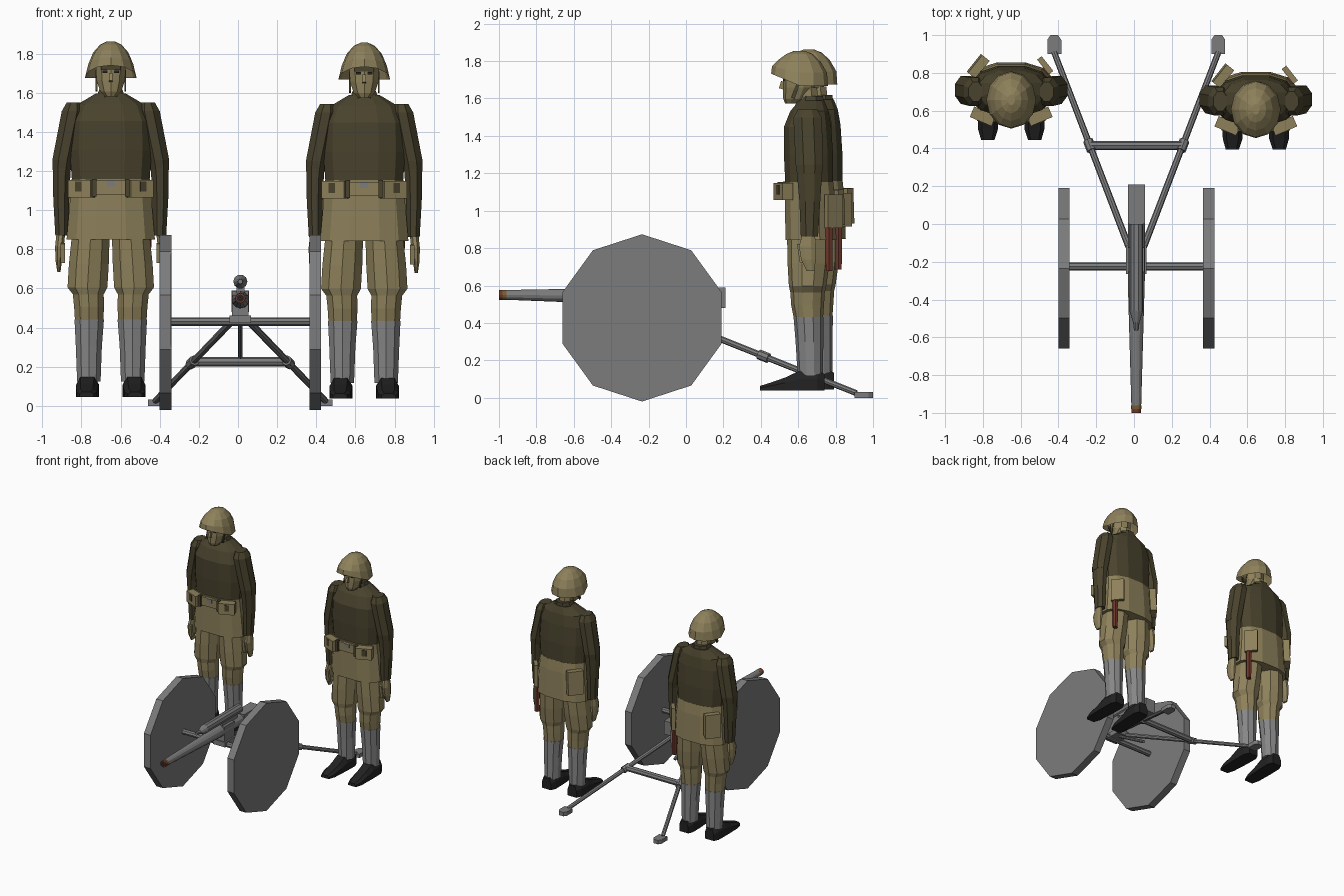
import bpy, bmesh, math
from mathutils import Vector, Matrix

if "Cube" in bpy.data.objects:
    bpy.data.objects.remove(bpy.data.objects["Cube"])


def mat(name, r, g, b):
    m = bpy.data.materials.new(name)
    m.diffuse_color = (r, g, b, 1)
    m.use_nodes = True
    m.node_tree.nodes["Principled BSDF"].inputs["Base Color"].default_value = m.diffuse_color
    return m


TAN = mat("khaki tan", .27, .22, .105)
OLIVE = mat("dark olive", .066, .055, .026)
GREY = mat("gun grey", .2, .2, .2)
WRAP = mat("legging grey", .24, .24, .24)
BLACK = mat("boot black", .016, .016, .017)
RED = mat("red brown", .16, .04, .025)
BRASS = mat("muzzle brown", .19, .11, .03)


def finish(name, bm, m):
    bmesh.ops.recalc_face_normals(bm, faces=bm.faces[:])
    me = bpy.data.meshes.new(name)
    bm.to_mesh(me)
    bm.free()
    me.materials.append(m)
    ob = bpy.data.objects.new(name, me)
    bpy.context.scene.collection.objects.link(ob)
    return ob


def skin(name, rings, m, cap=True):
    """Join rings of points into a closed skin."""
    bm = bmesh.new()
    vs = [[bm.verts.new(p) for p in r] for r in rings]
    n = len(vs[0])
    for a, b in zip(vs, vs[1:]):
        for i in range(n):
            j = (i + 1) % n
            bm.faces.new((a[i], a[j], b[j], b[i]))
    if cap:
        bm.faces.new(vs[0])
    bm.faces.new(vs[-1])
    return finish(name, bm, m)


def loft(name, rings, m, n=10, power=1.0):
    """Stack of ellipses: (z, cx, cy, rx, ry)."""
    def rnd(v):
        return math.copysign(abs(v) ** power, v)
    angs = [2 * math.pi * (i + .5) / n for i in range(n)]
    return skin(name, [[(cx + rx * rnd(math.cos(a)), cy + ry * rnd(math.sin(a)), z)
                        for a in angs] for z, cx, cy, rx, ry in rings], m)


def tube(name, path, m, n=8, spin=0.0):
    """Straight-ish tube through (point, radius) pairs."""
    d = (Vector(path[-1][0]) - Vector(path[0][0])).normalized()
    q = d.to_track_quat('Z', 'Y')
    rings = []
    for p, r in path:
        rings.append([Vector(p) + q @ Vector((r * math.cos(a), r * math.sin(a), 0))
                      for a in (2 * math.pi * i / n + spin for i in range(n))])
    return skin(name, rings, m)


def box(name, c, size, m, rot=0.0, tilt=0.0):
    bm = bmesh.new()
    M = Matrix.Translation(c) @ Matrix.Rotation(rot, 4, 'Z') @ Matrix.Rotation(tilt, 4, 'X')
    bmesh.ops.create_cube(bm, size=1, matrix=M @ Matrix.Diagonal((*size, 1)))
    return finish(name, bm, m)


# ---------------- field gun ----------------
GX = .012
for s, side in ((-1, "left"), (1, "right")):
    x = GX + s * .383
    tube(side + "_wheel", [((x - .03, -.235, .427), .447), ((x + .03, -.235, .427), .447)],
         GREY, 10, math.pi / 2)
    # trail leg, sleeve and spade
    a, b = Vector((GX + s * .04, -.12, .435)), Vector((GX + s * .435, .91, .025))
    tube(side + "_trail", [(a, .018), (b, .016)], GREY)
    d = (b - a).normalized()
    c = a + (b - a) * .52
    tube(side + "_trail_sleeve", [(c - d * .03, .027), (c + d * .03, .027)], GREY)
    fx = GX + s * .434
    outline = [(-.037, .9), (.037, .9), (.037, .975), (.02, 1), (-.02, 1), (-.037, .975)]
    skin(side + "_spade", [[(fx + u, v, z) for u, v in outline] for z in (0, .032)], GREY)
tube("axle", [((GX - .37, -.225, .43), .022), ((GX + .37, -.225, .43), .022)], GREY)
tube("trail_crossbar", [((GX - .25, .415, .225), .024), ((GX + .25, .415, .225), .024)], GREY)
tube("elevating_rod", [((GX, -.15, .42), .012), ((GX, .13, .25), .012)], GREY)
box("carriage_base", (GX, -.19, .442), (.11, .15, .04), GREY)
box("cradle", (GX, -.19, .51), (.085, .13, .15), GREY)
box("breech", (GX, .105, .535), (.09, .21, .11), GREY)
tube("barrel", [((GX, .05, .54), .045), ((GX, -.3, .543), .045), ((GX, -.965, .55), .026)], GREY, 12)
tube("muzzle_band", [((GX, -.96, .55), .027), ((GX, -.98, .55), .027)], BRASS, 12)
tube("muzzle", [((GX, -.979, .55), .026), ((GX, -1, .55), .026)], RED, 12)
tube("bore", [((GX, -.99, .55), .018), ((GX, -1.001, .55), .018)], BLACK, 12)
tube("recoil_cylinder", [((GX, .0, .635), .036), ((GX, -.46, .635), .036),
                         ((GX, -.52, .635), .017), ((GX, -.565, .635), .012)], GREY, 10)
box("recoil_mount", (GX, -.15, .595), (.04, .2, .06), GREY)

# ---------------- soldier, built at x = 0 ----------------
parts = []


def add(ob):
    parts.append(ob)


# head, face and helmet
add(loft("neck", [(1.5, 0, .66, .06, .06), (1.66, 0, .645, .055, .06)], TAN, 8))
add(loft("head", [(1.575, 0, .57, .03, .04), (1.60, 0, .585, .056, .065), (1.66, 0, .603, .077, .085),
                  (1.73, 0, .605, .08, .085), (1.79, 0, .605, .06, .065)], TAN, 10))
add(box("nose", (0, .517, 1.672), (.018, .03, .04), TAN, 0, -.3))
add(box("mouth", (0, .531, 1.625), (.035, .008, .005), OLIVE))
add(box("brow_shadow", (0, .523, 1.722), (.1, .009, .022), OLIVE))
for s in (-1, 1):
    add(box("eye", (s * .03, .5225, 1.702), (.026, .009, .013), BLACK))
    add(box("chin_strap", (s * .073, .59, 1.655), (.008, .02, .11), OLIVE, 0, -.35))
hel = []
for z, cy, rx, ry, k in ((1.67, .607, .132, .152, .065), (1.74, .607, .115, .147, .035),
                         (1.80, .607, .09, .112, .01), (1.84, .607, .055, .07, 0), (1.857, .607, .02, .028, 0)):
    hel.append([(rx * math.cos(a), cy + ry * math.sin(a), z + k * max(0, -math.sin(a)))
                for a in (2 * math.pi * i / 12 for i in range(12))])
add(skin("helmet", hel, TAN, cap=False))

# tunic, collar and skirt
add(loft("tunic", [(1.09, 0, .66, .2, .13), (1.3, 0, .655, .215, .135), (1.45, 0, .65, .21, .13),
                   (1.535, 0, .66, .175, .105), (1.59, 0, .672, .08, .07)], OLIVE, 12, .8))
add(loft("collar", [(1.56, 0, .66, .085, .085), (1.615, 0, .67, .062, .068)], OLIVE, 8))
add(loft("tunic_skirt", [(.845, 0, .668, .232, .14), (1.07, 0, .663, .212, .138),
                         (1.155, 0, .655, .207, .136)], TAN, 12, .8))

# belt pouches, clasps, buckle
for s in (-1, 1):
    add(box("front_pouch", (s * .15, .52, 1.105), (.125, .06, .09), TAN, s * .4))
    add(box("pouch_clasp", (s * .165, .4945, 1.115), (.035, .009, .05), OLIVE, s * .4))
    add(box("belt_loop", (s * .085, .505, 1.11), (.022, .03, .09), OLIVE))
add(box("belt", (0, .515, 1.11), (.17, .02, .07), TAN))
add(box("buckle", (0, .503, 1.13), (.045, .009, .03), GREY))
add(box("back_bag", (-.175, .785, 1.02), (.12, .05, .19), TAN, .9, .05))
add(box("scabbard_frog", (.18, .79, 1.0), (.1, .03, .18), TAN, -.9))
add(tube("scabbard", [((.185, .765, .95), .024), ((.185, .765, .68), .02)], RED, 6))

# limbs
for s, side in ((-1, "right"), (1, "left")):
    add(loft(side + "_upper_arm", [(1.2, s * .25, .66, .052, .072), (1.25, s * .245, .66, .058, .08),
                                   (1.5, s * .195, .65, .06, .082), (1.545, s * .188, .65, .04, .055)], OLIVE, 8))
    add(loft(side + "_forearm", [(.865, s * .25, .66, .036, .05), (1.05, s * .253, .662, .044, .06),
                                 (1.225, s * .25, .66, .05, .075)], OLIVE, 8))
    add(loft(side + "_hand", [(.68, s * .265, .665, .009, .022), (.74, s * .266, .655, .018, .042),
                              (.81, s * .262, .65, .024, .05), (.875, s * .255, .655, .024, .036)], TAN, 8))
    add(box(side + "_thumb", (s * .245, .612, .775), (.022, .022, .1), TAN, 0, .15))
    add(loft(side + "_breeches", [(.42, s * .11, .655, .076, .077), (.50, s * .111, .65, .08, .088),
                                  (.565, s * .115, .65, .083, .092), (.6, s * .119, .65, .107, .1),
                                  (.72, s * .112, .655, .107, .112), (.9, s * .1, .66, .1, .12)], TAN, 10))
    add(loft(side + "_legging", [(.12, s * .112, .665, .063, .068), (.3, s * .112, .66, .07, .074),
                                 (.435, s * .11, .655, .079, .08)], WRAP, 10))
    # boot: half-width sections along y (y, half width, top z)
    secs = [(.395, .035, .065), (.45, .052, .082), (.53, .055, .11), (.6, .058, .143),
            (.7, .058, .145), (.74, .04, .13)]
    rings = []
    for y, w, t in secs:
        cx = s * (.118 + .02 * (.7 - y))
        rings.append([(cx - w, y, .04), (cx + w, y, .04), (cx + w, y, .04 + (t - .04) * .6),
                      (cx + w * .6, y, t), (cx - w * .6, y, t), (cx - w, y, .04 + (t - .04) * .6)])
    add(skin(side + "_boot", rings, BLACK))

# place one soldier on each side of the gun
for ob in parts:
    twin = ob.copy()
    bpy.context.scene.collection.objects.link(twin)
    twin.name = "second_" + ob.name
    ob.location = (.645, 0, -.002)
    twin.location = (-.65, .05, .005)
